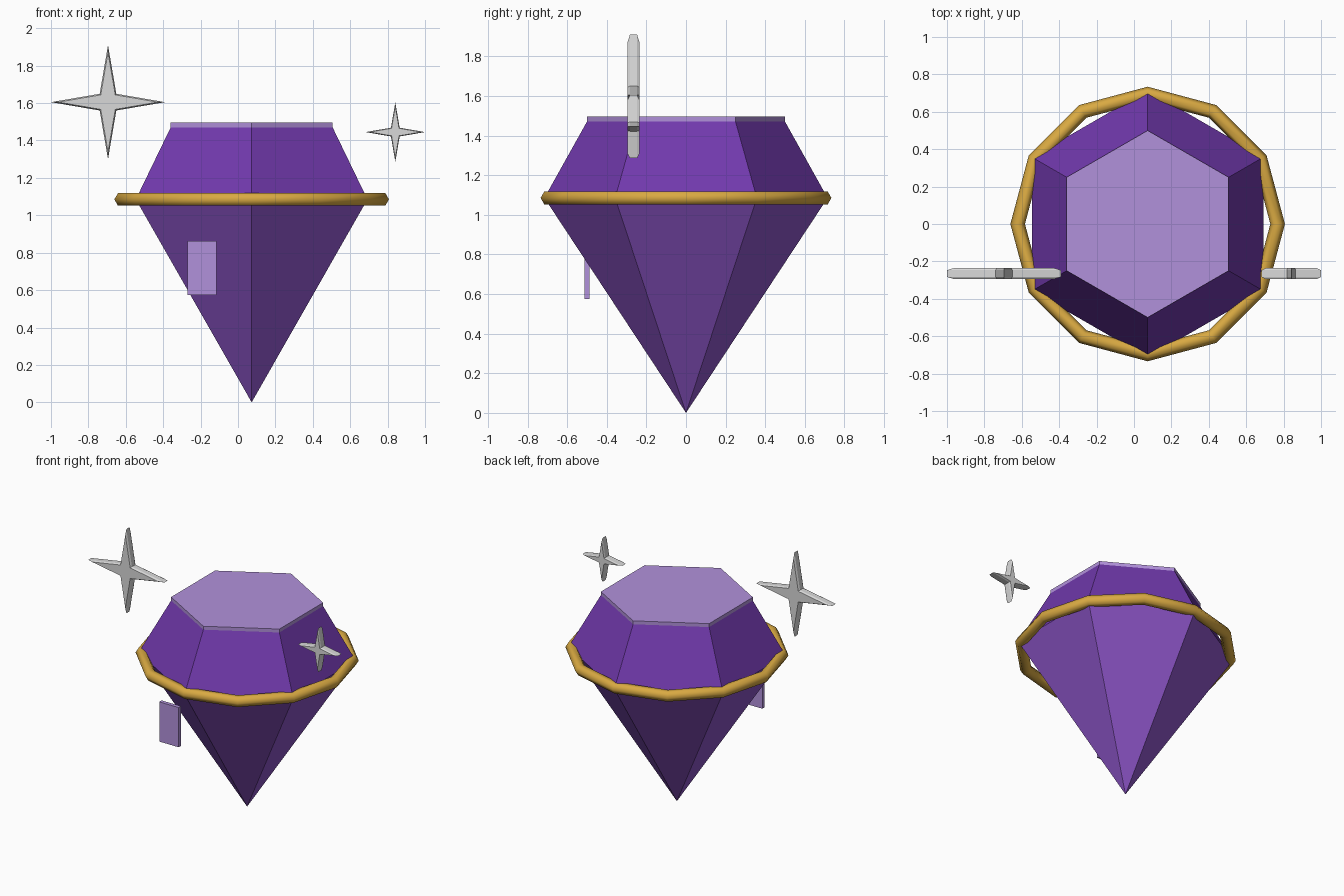
import bpy, bmesh
from math import pi, sin, cos

cube = bpy.data.objects.get("Cube")
if cube:
    bpy.data.objects.remove(cube, do_unlink=True)

GEM_X = 0.073


def material(name, r, g, b):
    """Flat colour given in 0-255 display values, stored as linear."""
    col = tuple((c / 255) ** 2.2 for c in (r, g, b)) + (1.0,)
    m = bpy.data.materials.new(name)
    m.use_nodes = True
    m.diffuse_color = col
    bsdf = m.node_tree.nodes["Principled BSDF"]
    bsdf.inputs["Base Color"].default_value = col
    bsdf.inputs["Roughness"].default_value = 0.6
    return m


crown_purple = material("crown purple", 113, 60, 172)
base_purple = material("base purple", 138, 85, 197)
pale_lilac = material("pale lilac", 176, 144, 218)
gold = material("gold", 216, 168, 68)
silver = material("silver", 215, 215, 215)


def loft(name, rings, mat, location):
    """Join rings of points into a capped solid; a one-point ring is a tip."""
    bm = bmesh.new()
    loops = [[bm.verts.new(p) for p in ring] for ring in rings]
    for a, b in zip(loops, loops[1:]):
        n = max(len(a), len(b))
        for i in range(n):
            j = (i + 1) % n
            if len(a) == 1:
                bm.faces.new((a[0], b[j], b[i]))
            else:
                bm.faces.new((a[i], a[j], b[j], b[i]))
    for end in (loops[0], loops[-1]):
        if len(end) > 2:
            bm.faces.new(end)
    bmesh.ops.recalc_face_normals(bm, faces=bm.faces)
    mesh = bpy.data.meshes.new(name)
    bm.to_mesh(mesh)
    bm.free()
    mesh.materials.append(mat)
    obj = bpy.data.objects.new(name, mesh)
    obj.location = location
    bpy.context.collection.objects.link(obj)
    return obj


def hexagon(radius, z):
    return [(radius * cos(pi / 2 + i * pi / 3), radius * sin(pi / 2 + i * pi / 3), z)
            for i in range(6)]


# Six-sided gem: pointed base, sloping crown, thin table on top
gem_at = (GEM_X, 0, 0)
loft("gem_base", [[(0, 0, 0)], hexagon(0.715, 1.085)], base_purple, gem_at)
loft("gem_crown", [hexagon(0.715, 1.085), hexagon(0.5, 1.47)], crown_purple, gem_at)
loft("gem_table", [hexagon(0.5, 1.47), hexagon(0.5, 1.495)], pale_lilac, gem_at)

# Twelve-sided gold band around the girdle
bpy.ops.mesh.primitive_torus_add(major_segments=12, minor_segments=6,
                                 major_radius=0.695, minor_radius=0.039,
                                 location=(GEM_X, 0, 1.085))
band = bpy.context.object
band.name = "girdle_band"
band.data.materials.append(gold)
bpy.ops.object.shade_smooth()

# Small floating glint plate in front of the base
bpy.ops.mesh.primitive_cube_add(size=1, location=(-0.193, -0.5, 0.718))
glint = bpy.context.object
glint.name = "glint_plate"
glint.scale = (0.155, 0.027, 0.287)
glint.data.materials.append(pale_lilac)


def star_ring(outer, inner, y):
    pts = []
    for i in range(8):
        r = inner if i % 2 else outer
        pts.append((r * cos(i * pi / 4), y, r * sin(i * pi / 4)))
    return pts


def sparkle(name, location, outer, inner, inset):
    """Four-pointed star with chamfered front and back rims."""
    rings = [star_ring(outer * s, inner * s, y) for s, y in
             ((inset, -0.03), (1, -0.018), (1, 0.018), (inset, 0.03))]
    loft(name, rings, silver, location)


# Sparkles beside the gem
sparkle("large_sparkle", (-0.695, -0.265, 1.605), 0.305, 0.063, 0.87)
sparkle("small_sparkle", (0.841, -0.265, 1.445), 0.159, 0.033, 0.85)
